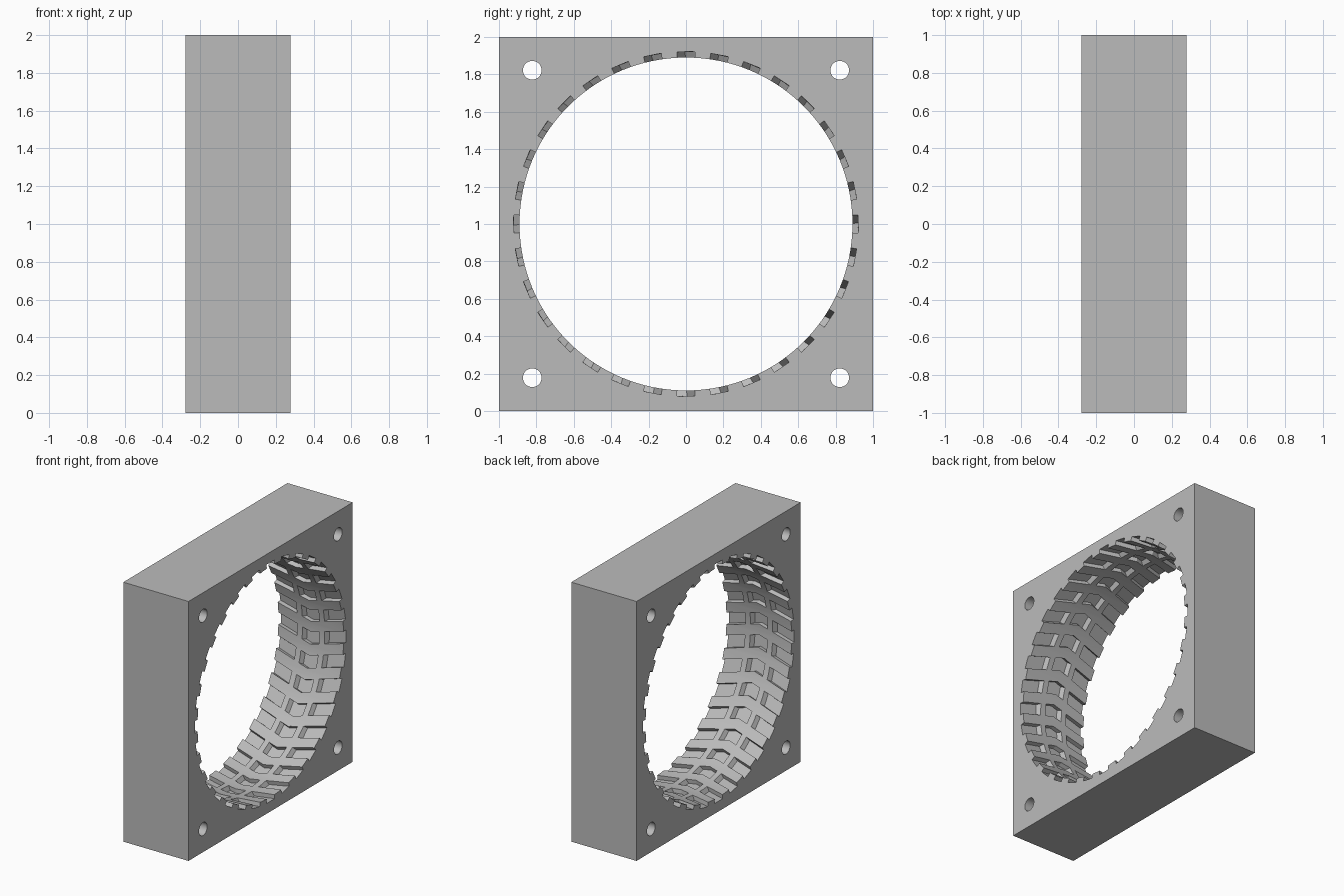
import bpy, bmesh, math

if "Cube" in bpy.data.objects:
    bpy.data.objects.remove(bpy.data.objects["Cube"])

HALF = 0.278      # half thickness along x
BORE = 0.89       # bore radius
DEEP = 0.922      # tread pocket floor radius
INNER = 0.87      # where pocket cutters start, inside the bore
COUNT = 32        # tread pitches around the bore
HALF_ANGLE = 0.052

grey = bpy.data.materials.new("mid_grey")
grey.diffuse_color = (0.5, 0.5, 0.5, 1)
grey.use_nodes = True
grey.node_tree.nodes["Principled BSDF"].inputs["Base Color"].default_value = grey.diffuse_color


def mesh_object(name, bm):
    bmesh.ops.recalc_face_normals(bm, faces=bm.faces)
    me = bpy.data.meshes.new(name)
    bm.to_mesh(me)
    bm.free()
    me.materials.append(grey)
    ob = bpy.data.objects.new(name, me)
    bpy.context.collection.objects.link(ob)
    return ob


def cylinder(name, radius, y, z, segments):
    bpy.ops.mesh.primitive_cylinder_add(
        vertices=segments, radius=radius, depth=1.0,
        location=(0, y, z), rotation=(0, math.pi / 2, 0))
    ob = bpy.context.object
    ob.name = name
    ob.data.materials.append(grey)
    return ob


def cut(target, cutter):
    bpy.context.view_layer.objects.active = target
    cutter.hide_render = True
    mod = target.modifiers.new("cut", 'BOOLEAN')
    mod.operation = 'DIFFERENCE'
    mod.solver = 'EXACT'
    mod.object = cutter
    bpy.ops.object.modifier_apply(modifier=mod.name)
    bpy.data.objects.remove(cutter, do_unlink=True)


def add_pocket(bm, angle, stations):
    """Drafted pocket; stations are (x at the mouth, x at the floor)."""
    rings = []
    for x_mouth, x_floor in stations:
        ring = []
        for x, r, side in ((x_mouth, INNER, -1), (x_mouth, INNER, 1),
                           (x_floor, DEEP, 1), (x_floor, DEEP, -1)):
            # chevron: the middle trails the two ends
            a = angle - (HALF - abs(x)) * 0.31 + side * HALF_ANGLE
            ring.append(bm.verts.new((x, r * math.cos(a), 1 + r * math.sin(a))))
        rings.append(ring)
    for a, b in zip(rings, rings[1:]):
        for i in range(4):
            j = (i + 1) % 4
            bm.faces.new((a[i], a[j], b[j], b[i]))
    bm.faces.new(rings[0])
    bm.faces.new(rings[-1])


# square block
bm = bmesh.new()
bmesh.ops.create_cube(bm, size=1)
for v in bm.verts:
    v.co = (v.co.x * 2 * HALF, v.co.y * 2, v.co.z * 2 + 1)
block = mesh_object("mould_block", bm)

# main bore and four corner bolt holes
cut(block, cylinder("bore_cutter", BORE, 0, 1, 128))
for sy in (-1, 1):
    for sz in (-1, 1):
        cut(block, cylinder("bolt_hole_cutter", 0.05, sy * 0.822, 1 + sz * 0.822, 32))

# chevron rows of three tread pockets
bm = bmesh.new()
for k in range(COUNT):
    angle = 2 * math.pi * k / COUNT
    add_pocket(bm, angle, [(-0.085, -0.055), (0, 0), (0.085, 0.055)])
    for s in (-1, 1):
        add_pocket(bm, angle, [(s * 0.105, s * 0.135), (s * 0.31, s * 0.31)])
cut(block, mesh_object("tread_cutter", bm))

# smooth the round walls only
bpy.ops.object.select_all(action='DESELECT')
block.select_set(True)
bpy.context.view_layer.objects.active = block
bpy.ops.object.shade_smooth_by_angle(angle=math.radians(15))
